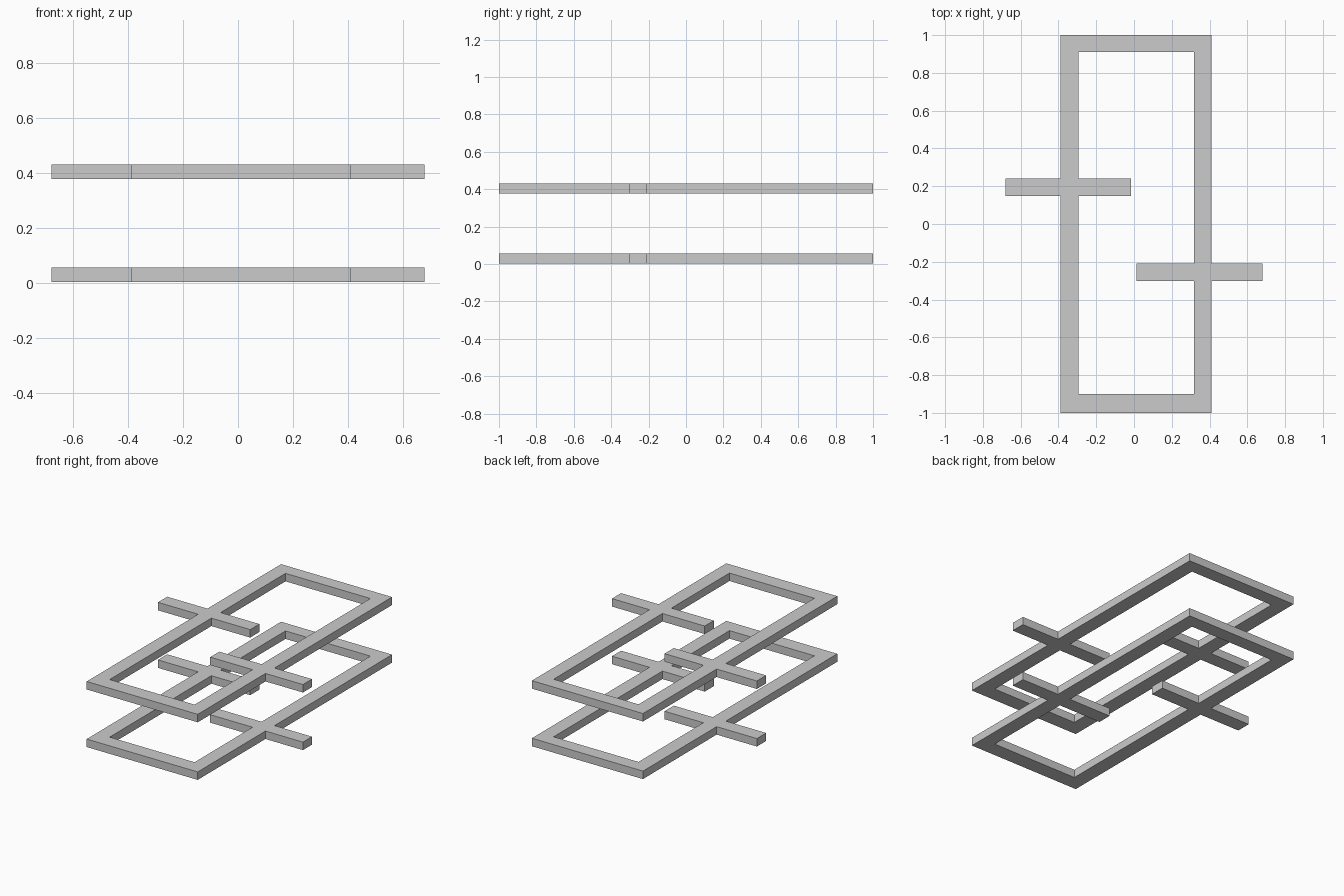
import bpy, bmesh

if "Cube" in bpy.data.objects:
    bpy.data.objects.remove(bpy.data.objects["Cube"])

# Plan rectangles: x0, x1, y0, y1
OUTER = (-0.39, 0.41, -1.0, 1.0)
INNER = (-0.295, 0.317, -0.90, 0.91)
LEFT_BAR = (-0.68, -0.015, 0.147, 0.242)
RIGHT_BAR = (0.012, 0.68, -0.303, -0.21)
THICK = 0.052


def inside(r, x, y):
    return r[0] < x < r[1] and r[2] < y < r[3]


def solid(x, y):
    ring = inside(OUTER, x, y) and not inside(INNER, x, y)
    return ring or inside(LEFT_BAR, x, y) or inside(RIGHT_BAR, x, y)


def make_frame(name, z):
    # Fill the plan cell by cell so ring and cross bars share one surface
    rects = (OUTER, INNER, LEFT_BAR, RIGHT_BAR)
    xs = sorted({v for r in rects for v in r[:2]})
    ys = sorted({v for r in rects for v in r[2:]})
    bm = bmesh.new()
    for x0, x1 in zip(xs, xs[1:]):
        for y0, y1 in zip(ys, ys[1:]):
            if solid((x0 + x1) / 2, (y0 + y1) / 2):
                bm.faces.new([bm.verts.new((x, y, 0)) for x, y in
                              ((x0, y0), (x1, y0), (x1, y1), (x0, y1))])
    bmesh.ops.remove_doubles(bm, verts=bm.verts, dist=1e-5)
    mesh = bpy.data.meshes.new(name)
    bm.to_mesh(mesh)
    bm.free()
    obj = bpy.data.objects.new(name, mesh)
    obj.location.z = z
    bpy.context.collection.objects.link(obj)
    # Thicken upward
    mod = obj.modifiers.new("thickness", 'SOLIDIFY')
    mod.thickness = THICK
    mod.offset = 1


# Two identical frames, one above the other
make_frame("lower_frame", 0.003)
make_frame("upper_frame", 0.378)
